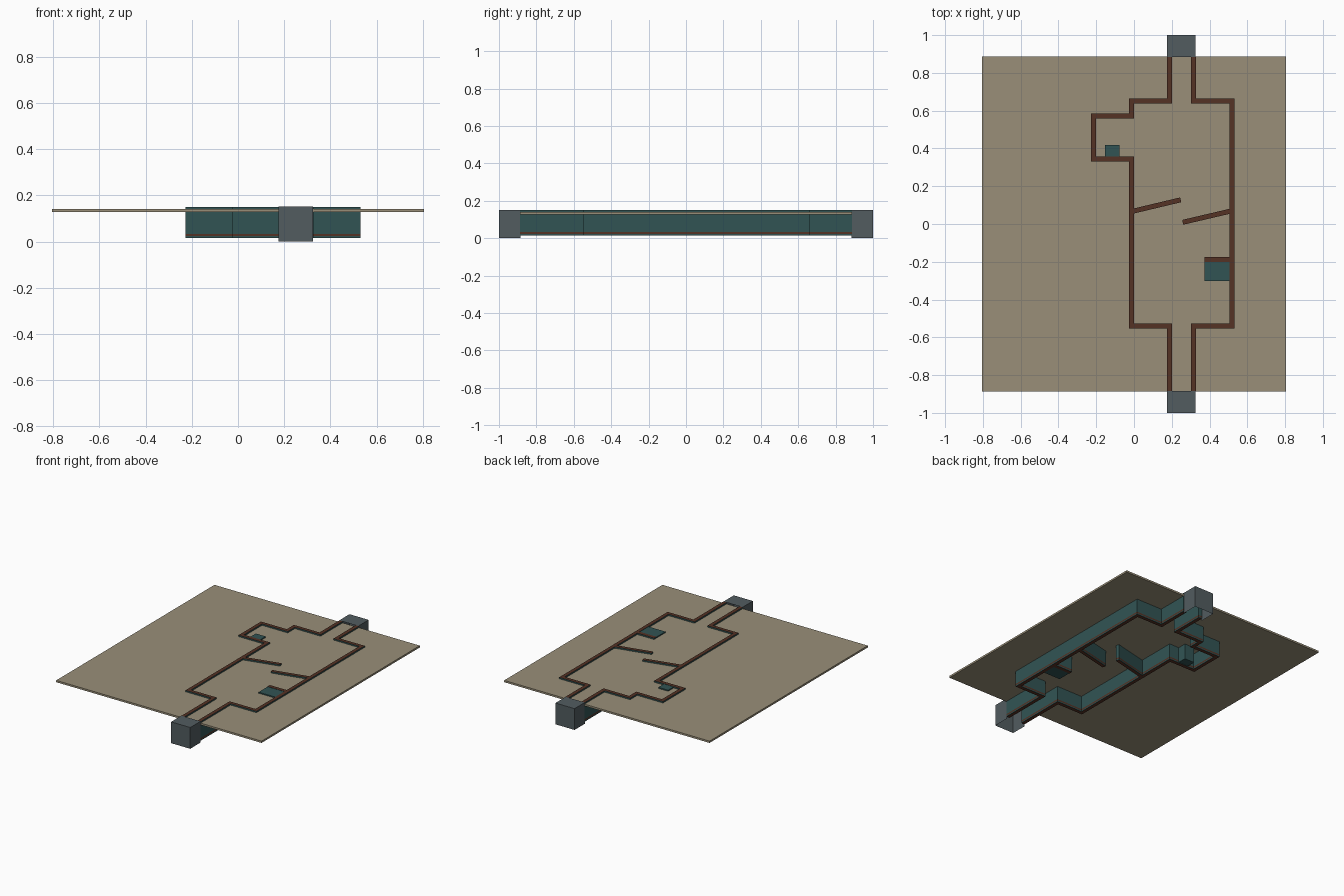
import bpy, bmesh
from mathutils import Vector

if "Cube" in bpy.data.objects:
    bpy.data.objects.remove(bpy.data.objects["Cube"])


def material(name, rgb):
    m = bpy.data.materials.new(name)
    m.diffuse_color = (*rgb, 1)
    m.use_nodes = True
    m.node_tree.nodes["Principled BSDF"].inputs["Base Color"].default_value = m.diffuse_color
    return m


TEAL = material("dark teal", (0.031, 0.088, 0.088))
BROWN = material("dark brown", (0.09, 0.032, 0.018))
STONE = material("sandy stone", (0.32, 0.275, 0.19))
GREY = material("slate grey", (0.085, 0.107, 0.117))


def finish(name, bm, mats):
    me = bpy.data.meshes.new(name)
    bm.to_mesh(me)
    bm.free()
    for m in mats:
        me.materials.append(m)
    ob = bpy.data.objects.new(name, me)
    bpy.context.collection.objects.link(ob)
    return ob


def box(name, x, y, z, mat, open_test=None):
    """Box from ranges; faces whose normal passes open_test are left open."""
    bm = bmesh.new()
    bmesh.ops.create_cube(bm, size=1)
    for v in bm.verts:
        v.co = [r[0] + (c + 0.5) * (r[1] - r[0]) for c, r in zip(v.co, (x, y, z))]
    bm.normal_update()
    if open_test:
        gone = [f for f in bm.faces if open_test(f.normal)]
        bmesh.ops.delete(bm, geom=gone, context='FACES')
    return finish(name, bm, [mat])


def wall(name, path, half=0.013):
    """Mitred wall along a path: teal sides, brown caps and low brown trim."""
    pts = [Vector(p) for p in path]
    left, right = [], []
    for i, p in enumerate(pts):
        a = (p - pts[i - 1]).normalized() if i else None
        b = (pts[i + 1] - p).normalized() if i < len(pts) - 1 else None
        a, b = a or b, b or a
        na, nb = Vector((-a.y, a.x)), Vector((-b.y, b.x))
        off = (na + nb) * (half / (1 + na.dot(nb)))
        left.append(p + off)
        right.append(p - off)
    bm = bmesh.new()
    levels = (0.015, 0.023, 0.033, 0.15)
    outline = left + right[::-1]
    rings = [[bm.verts.new((q.x, q.y, z)) for q in outline] for z in levels]
    n = len(outline)
    for k in range(len(levels) - 1):
        for i in range(n):
            j = (i + 1) % n
            f = bm.faces.new((rings[k][i], rings[k][j], rings[k + 1][j], rings[k + 1][i]))
            f.material_index = 1 if k == 1 else 0
    for ring in (rings[0], rings[-1]):
        for i in range(len(pts) - 1):
            f = bm.faces.new((ring[i], ring[i + 1], ring[n - 2 - i], ring[n - 1 - i]))
            f.material_index = 1
    bmesh.ops.recalc_face_normals(bm, faces=bm.faces)
    return finish(name, bm, [TEAL, BROWN])


# Ground slab
box("ground_slab", (-0.806, 0.806), (-0.887, 0.887), (0.127, 0.14), STONE)

# Outer walls of the room, corridors and alcove
wall("left_wall", [(0.188, 0.887), (0.188, 0.651), (-0.013, 0.651), (-0.013, 0.571),
                   (-0.215, 0.571), (-0.215, 0.344), (-0.013, 0.344), (-0.013, -0.539),
                   (0.188, -0.539), (0.188, -0.887)])
wall("right_wall", [(0.315, 0.887), (0.315, 0.651), (0.518, 0.651), (0.518, -0.539),
                    (0.315, -0.539), (0.315, -0.887)])

# Inner partitions
wall("left_partition", [(-0.005, 0.068), (0.247, 0.128)])
wall("right_partition", [(0.258, 0.009), (0.51, 0.068)])
wall("ledge_wall", [(0.373, -0.188), (0.51, -0.188)])

# Raised blocks
box("ledge_block", (0.373, 0.508), (-0.301, -0.2), (0.018, 0.148), TEAL)
box("alcove_block", (-0.153, -0.076), (0.354, 0.419), (0.018, 0.148), TEAL)

# Doorway boxes at both ends, open below and toward the room
for name, s in (("front_doorway", -1), ("back_doorway", 1)):
    box(name, (0.175, 0.325), sorted((s * 0.885, s)), (0, 0.151), GREY,
        lambda n, s=s: n.z < -0.5 or n.y * s < -0.5)
